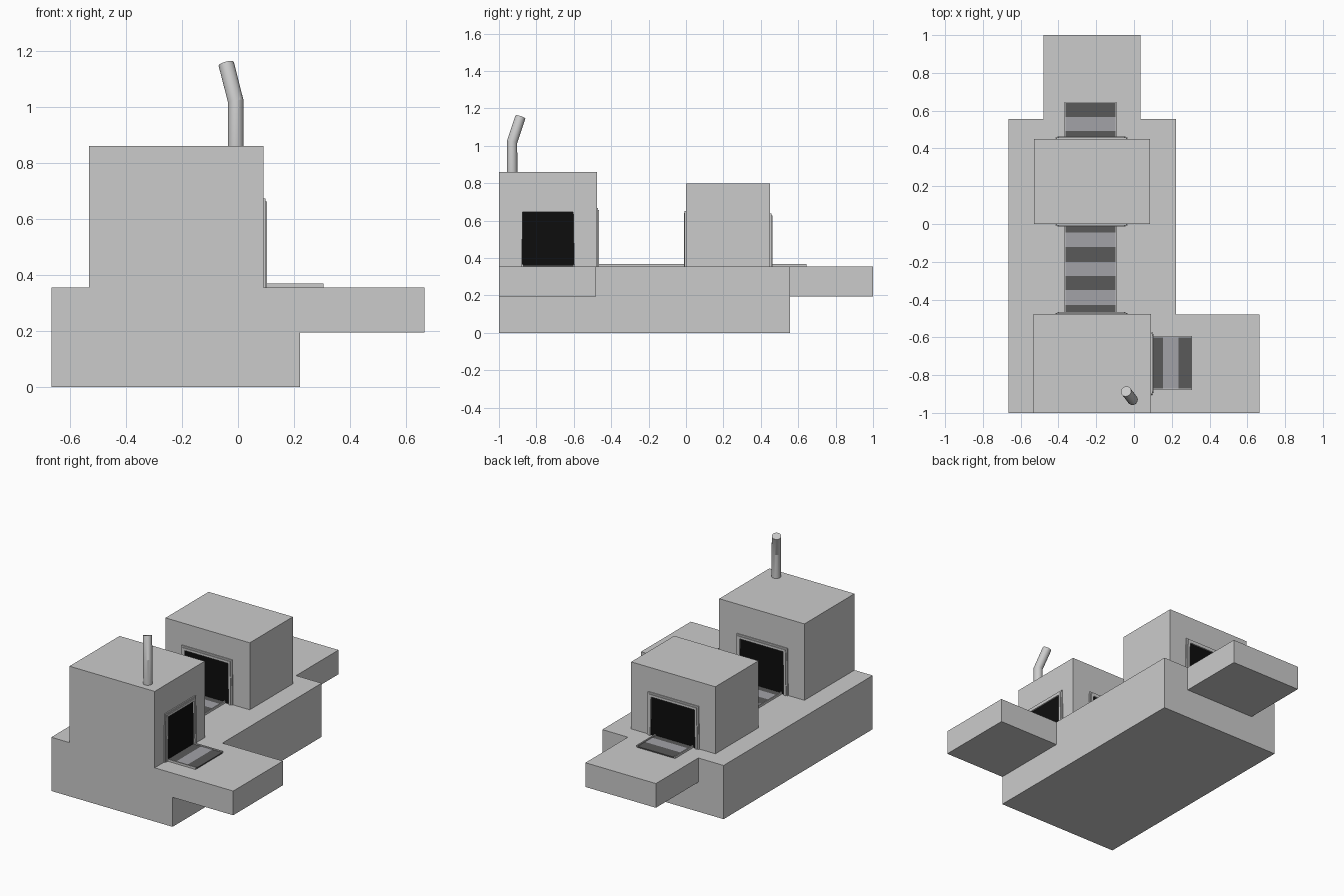
import bpy, bmesh, math
from mathutils import Vector

if "Cube" in bpy.data.objects:
    bpy.data.objects.remove(bpy.data.objects["Cube"])


def material(name, c):
    m = bpy.data.materials.new(name)
    m.diffuse_color = (*c, 1)
    m.use_nodes = True
    m.node_tree.nodes["Principled BSDF"].inputs["Base Color"].default_value = m.diffuse_color
    return m


BLACK = material("opening_black", (0.004, 0.004, 0.004))
DARK = material("belt_dark", (0.1, 0.1, 0.1))
LIGHT = material("belt_light", (0.36, 0.36, 0.39))


def finish(name, bm, mat=None):
    bmesh.ops.recalc_face_normals(bm, faces=bm.faces)
    me = bpy.data.meshes.new(name)
    bm.to_mesh(me)
    bm.free()
    ob = bpy.data.objects.new(name, me)
    bpy.context.collection.objects.link(ob)
    if mat:
        me.materials.append(mat)
    return ob


def box(name, x, y, z, mat=None):
    bm = bmesh.new()
    bmesh.ops.create_cube(bm, size=1)
    for v in bm.verts:
        v.co = [(r[0] + r[1]) / 2 + c * (r[1] - r[0]) for r, c in zip((x, y, z), v.co)]
    return finish(name, bm, mat)


def extrude_profile(name, pts, sweep, mat=None):
    bm = bmesh.new()
    face = bm.faces.new([bm.verts.new(p) for p in pts])
    ext = bmesh.ops.extrude_face_region(bm, geom=[face], use_keep_orig=True)
    moved = [g for g in ext["geom"] if isinstance(g, bmesh.types.BMVert)]
    bmesh.ops.translate(bm, vec=sweep, verts=moved)
    return finish(name, bm, mat)


Z = 0.355  # deck height

# Stepped base with two overhanging shelves, as one clean solid
ledge = 0.195
base = box("base", (-0.665, 0.222), (-1, 0.557), (0, Z))
box("side_shelf", (0.222, 0.665), (-1, -0.48), (ledge, Z))
box("back_shelf", (-0.48, 0.035), (0.557, 1), (ledge, Z))

# Oven housings
box("front_housing", (-0.532, 0.091), (-1, -0.477), (Z, 0.86))
box("back_housing", (-0.53, 0.086), (0, 0.45), (Z, 0.798))


def doorway(name, origin, out, half, top):
    """Framed dark opening on a wall; out is the wall normal."""
    o, n = Vector(origin), Vector(out)
    side = Vector((-n.y, n.x, 0))

    def p(s, h):
        return o + side * s + Vector((0, 0, h))

    h, w = top - Z, half
    # stepped surround: wide thin outer trim, narrow raised inner trim
    for part, a, b, d in (("outer_trim", w, w - 0.026, 0.007),
                          ("inner_trim", w - 0.010, w - 0.026, 0.012)):
        ht, hi = h - (w - a), h - 0.026
        t = 0.005  # slight taper towards the top
        pts = [p(-a, 0), p(-a + t, ht), p(a - t, ht), p(a, 0),
               p(b, 0), p(b - t, hi), p(-b + t, hi), p(-b, 0)]
        extrude_profile(f"{name}_{part}", pts, n * d)
    b = w - 0.026
    pts = [p(-b, 0), p(-b + 0.005, h - 0.026), p(b - 0.005, h - 0.026), p(b, 0)]
    extrude_profile(f"{name}_opening", pts, n * 0.003, BLACK)


doorway("side_door", (0.091, -0.738, Z), (1, 0, 0), 0.166, 0.673)
doorway("front_oven_exit", (-0.225, -0.477, Z), (0, 1, 0), 0.19, 0.667)
doorway("back_oven_entry", (-0.225, 0, Z), (0, -1, 0), 0.19, 0.652)
doorway("back_oven_exit", (-0.225, 0.45, Z), (0, 1, 0), 0.19, 0.637)


def belt(name, axis, stops, lo, hi):
    """Striped conveyor along axis 0 (x) or 1 (y), with a thin rail per side."""
    def place(part, along, across, z, mat=None):
        xy = (along, across) if axis == 0 else (across, along)
        box(f"{name}_{part}", *xy, z, mat)

    for i, (a, b) in enumerate(zip(stops, stops[1:])):
        place(f"slat_{i}", (a, b), (lo, hi), (Z, Z + 0.007), LIGHT if i % 2 else DARK)
    for part, r in (("rail_a", (lo - 0.008, lo)), ("rail_b", (hi, hi + 0.008))):
        place(part, (stops[0], stops[-1]), r, (Z, Z + 0.014))


belt("side_belt", 0, [0.095, 0.153, 0.235, 0.306], -0.871, -0.602)
belt("middle_belt", 1, [-0.473, -0.43, -0.35, -0.275, -0.2, -0.123, -0.046, -0.004], -0.363, -0.097)
belt("back_belt", 1, [0.454, 0.492, 0.567, 0.644], -0.363, -0.097)

# Bent chimney pipe: rings along a three-point path
bm = bmesh.new()
SIDES, R = 24, 0.028
path = [Vector((-0.008, -0.93, 0.86)), Vector((-0.008, -0.93, 1.02)), Vector((-0.042, -0.886, 1.153))]
bend = (path[2] - path[1]).normalized()
normals = [Vector((0, 0, 1)), (bend + Vector((0, 0, 1))).normalized(), bend]
rings = []
for c, n in zip(path, normals):
    q = Vector((0, 0, 1)).rotation_difference(n)
    rings.append([bm.verts.new(c + q @ Vector((R * math.cos(2 * math.pi * i / SIDES),
                                               R * math.sin(2 * math.pi * i / SIDES), 0)))
                  for i in range(SIDES)])
for a, b in zip(rings, rings[1:]):
    for i in range(SIDES):
        j = (i + 1) % SIDES
        bm.faces.new((a[i], a[j], b[j], b[i]))
bm.faces.new(rings[0][::-1])
bm.faces.new(rings[-1])
pipe = finish("chimney_pipe", bm)
bpy.context.view_layer.objects.active = pipe
pipe.select_set(True)
bpy.ops.object.shade_smooth_by_angle(angle=math.radians(20))
